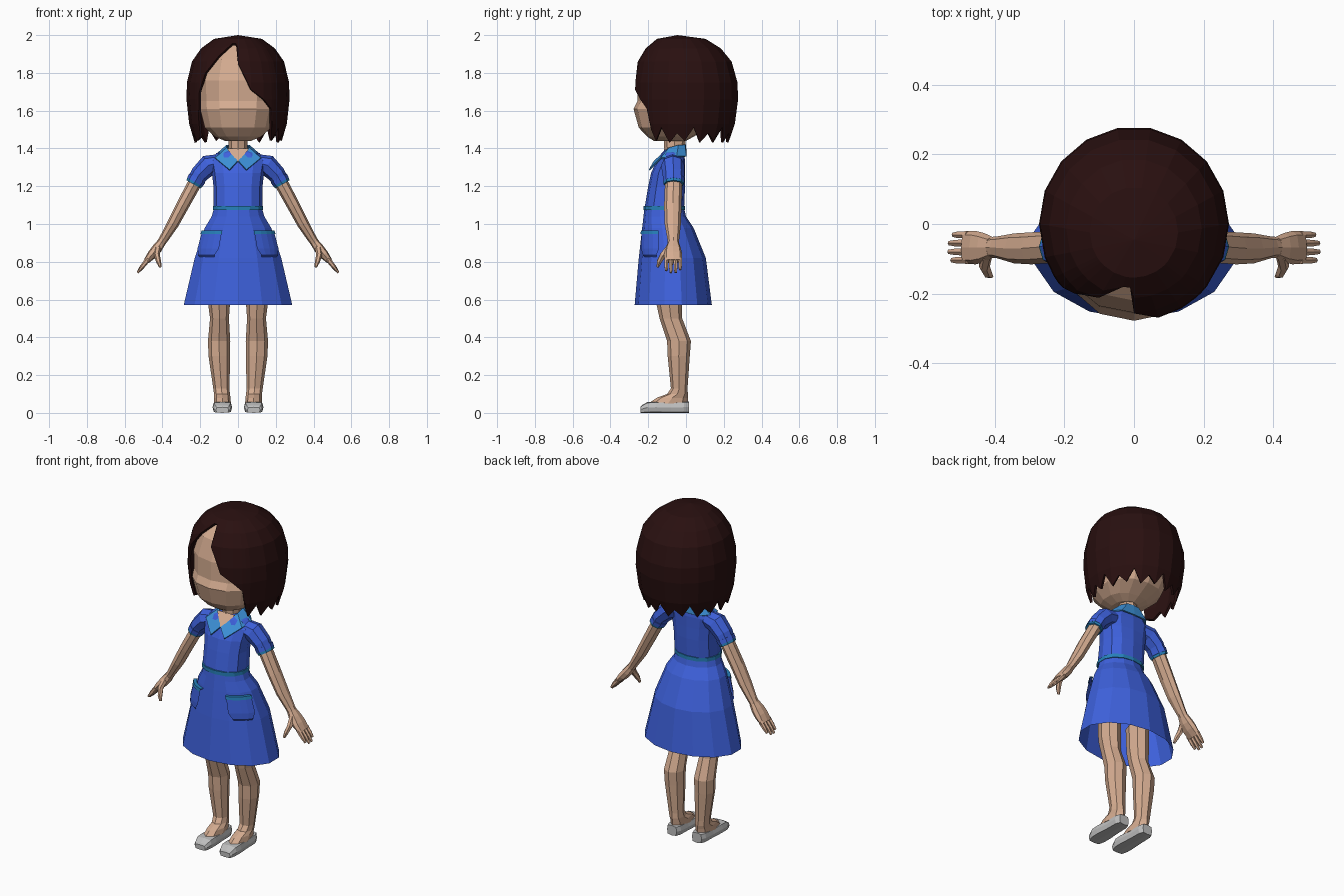
import bpy, bmesh, math
from mathutils import Vector as V

if "Cube" in bpy.data.objects:
    bpy.data.objects.remove(bpy.data.objects["Cube"])


def material(name, rgb):
    m = bpy.data.materials.new(name)
    m.diffuse_color = (*rgb, 1)
    m.use_nodes = True
    m.node_tree.nodes["Principled BSDF"].inputs["Base Color"].default_value = m.diffuse_color
    return m


SKIN = material("skin", (0.66, 0.41, 0.28))
DRESS = material("dress blue", (0.048, 0.12, 0.72))
COLLAR = material("collar light blue", (0.045, 0.28, 0.68))
TRIM = material("trim teal", (0.02, 0.22, 0.5))
HAIR = material("hair dark brown", (0.022, 0.005, 0.005))
SHOE = material("shoe grey", (0.52, 0.52, 0.52))


def finish(name, bm, mat, mirror=False, thick=0):
    bmesh.ops.remove_doubles(bm, verts=bm.verts, dist=1e-5)
    bmesh.ops.recalc_face_normals(bm, faces=bm.faces)
    me = bpy.data.meshes.new(name)
    bm.to_mesh(me)
    bm.free()
    me.materials.append(mat)
    ob = bpy.data.objects.new(name, me)
    bpy.context.collection.objects.link(ob)
    if thick:
        s = ob.modifiers.new("thickness", "SOLIDIFY")
        s.thickness, s.offset = thick, -1
    if mirror:
        ob.modifiers.new("mirror", "MIRROR")
    return ob


def grid(name, rows, mat, closed=False, cap=False, **kw):
    """Skin rows of points with quads; optionally close them round and cap."""
    bm = bmesh.new()
    vs = [[bm.verts.new(p) for p in r] for r in rows]
    n = len(rows[0])
    for a, b in zip(vs, vs[1:]):
        for i in range(n if closed else n - 1):
            j = (i + 1) % n
            bm.faces.new((a[i], a[j], b[j], b[i]))
    if cap:
        bm.faces.new(vs[0])
        bm.faces.new(vs[-1])
    return finish(name, bm, mat, **kw)


def power(x, e):
    return math.copysign(abs(x) ** e, x)


def loft(name, rings, mat, n=8, e=1, cap=True, turn=0, **kw):
    """rings: (centre, half axis u, half axis v)"""
    rows = []
    for c, u, v in rings:
        angles = [2 * math.pi * (i + turn) / n for i in range(n)]
        rows.append([c + u * power(math.cos(a), e) + v * power(math.sin(a), e) for a in angles])
    return grid(name, rows, mat, closed=True, cap=cap, **kw)


def level(z, hx, front, back, x=0):
    """Horizontal ring, first vertex at the front."""
    return V((x, (front + back) / 2, z)), V((0, (front - back) / 2, 0)), V((hx, 0, 0))


def tube(name, pts, radii, mat, **kw):
    """Tube along a path; radii are (across, along y)."""
    pts = [V(p) for p in pts]
    rings = []
    for i, (p, (a, b)) in enumerate(zip(pts, radii)):
        t = (pts[min(i + 1, len(pts) - 1)] - pts[max(i - 1, 0)]).normalized()
        v = (V((0, 1, 0)) - t * t.y).normalized()
        rings.append((p, t.cross(v) * a, v * b))
    return loft(name, rings, mat, **kw)


def lerp_table(table, x):
    """Interpolate rows sorted by their first value."""
    for a, b in zip(table, table[1:]):
        if a[0] <= x <= b[0]:
            f = (x - a[0]) / (b[0] - a[0])
            return [p + (q - p) * f for p, q in zip(a, b)]
    return table[0] if x < table[0][0] else table[-1]


# Head and neck
loft("head", [level(*r) for r in (
    (1.44, .07, -.17, 0), (1.462, .125, -.205, .04), (1.51, .18, -.25, .12),
    (1.61, .205, -.278, .18), (1.65, .207, -.258, .19), (1.76, .212, -.255, .2),
    (1.87, .18, -.22, .18), (1.95, .1, -.14, .1))], SKIN, n=14, e=.88)
loft("neck", [level(1.3, .055, -.13, -.01), level(1.4, .05, -.115, -.005),
              level(1.48, .05, -.12, 0)], SKIN)

# Hair: shell round the head whose lower edge follows the parting and fringe
PROFILE = [(0, 2.0), (.13, 1.98), (.2, 1.93), (.25, 1.86), (.277, 1.75),
           (.28, 1.66), (.265, 1.53), (.235, 1.43)]
BY_HEIGHT = [(z, k) for k, (r, z) in enumerate(PROFILE)][::-1]
BY_INDEX = [(k, r, z) for k, (r, z) in enumerate(PROFILE)]
columns = [(-57, 1.46), (-53, 1.56), (-49, 1.7), (-42, 1.8), (-27, 1.89), (-11, 1.955),
           (-4, 1.955), (0, 1.85), (15, 1.71), (30, 1.66), (41, 1.61), (45, 1.5), (50, 1.44)]
columns += [(60 + 10 * i, (1.51, 1.43, 1.48, 1.44)[i % 4]) for i in range(24)]
hair_rows = [[] for _ in PROFILE]
for deg, low in columns:
    a = math.radians(deg)
    stop = lerp_table(BY_HEIGHT, low)[1]
    flat = .985 if deg > 55 and deg % 20 == 0 else 1
    for k, row in enumerate(hair_rows):
        _, r, z = lerp_table(BY_INDEX, min(k, stop))
        cy = -.045 * (1 - r / .28)
        row.append(V((.975 * r * flat * math.sin(a), cy - r * flat * math.cos(a), z)))
grid("hair", hair_rows, HAIR, closed=True, thick=.014)

# Dress body, belt and open skirt
loft("bodice", [level(*r) for r in (
    (1.08, .13, -.22, -.01), (1.2, .13, -.2, -.005), (1.27, .138, -.185, -.005),
    (1.335, .15, -.155, -.005), (1.375, .115, -.13, -.01), (1.395, .06, -.11, -.02))],
     DRESS, n=12, e=.85)
loft("belt", [level(z, .135, -.226, -.005) for z in (1.074, 1.096)], TRIM, n=14, e=.9)
SKIRT = [(.57, .295, -.272, .137), (.82, .235, -.25, .105), (.98, .18, -.232, .04),
         (1.04, .143, -.225, .0), (1.085, .13, -.22, -.01)]
loft("skirt", [level(*r) for r in SKIRT], DRESS, n=14, cap=False)


def on_skirt(deg, z, off):
    c, u, v = level(*lerp_table(SKIRT, z))
    a = math.radians(deg)
    out = V((math.sin(a), -math.cos(a), 0))
    p = c + u * math.cos(a) + v * math.sin(a) + out * off
    p.z = z
    return p


# Pockets with trimmed openings
grid("pocket", [[on_skirt(a + (47 - a) * pinch, z, off) for a in (25, 36, 47, 58, 70)]
                for z, off, pinch in ((.96, .0, 0), (.96, .016, 0), (.87, .012, .05),
                                      (.835, .006, .3), (.825, -.003, .35))],
     DRESS, mirror=True)
grid("pocket_trim", [[on_skirt(a, z, off) for a in (24, 36, 47, 58, 71)]
                     for z, off in ((.948, .019), (.966, .019), (.966, 0))],
     TRIM, mirror=True)

# Collar folded round the neck, with skin showing in the V
inner = [(0, 0, 1.42), (.04, -.005, 1.42), (.062, -.04, 1.418), (.06, -.09, 1.405), (.002, -.17, 1.335)]
outer = [(0, .004, 1.36), (.085, .002, 1.36), (.128, -.05, 1.36), (.12, -.135, 1.35), (.045, -.197, 1.288)]
grid("collar", [inner, outer], COLLAR, mirror=True, thick=.008)
grid("neckline", [[(0, -.168, 1.33), (0, -.168, 1.33)],
                  [(-.06, -.112, 1.4), (.06, -.112, 1.4)]], SKIN)

# Sleeves with cuffs
tube("sleeve", [(.1, -.072, 1.325), (.155, -.07, 1.312), (.205, -.066, 1.262), (.23, -.065, 1.218)],
     [(.045, .055), (.056, .062), (.048, .058), (.042, .052)], DRESS, mirror=True)
tube("cuff", [(.216, -.065, 1.243), (.228, -.065, 1.222)],
     [(.049, .058), (.047, .057)], DRESS, mirror=True)
tube("cuff_trim", [(.227, -.065, 1.224), (.235, -.065, 1.21)],
     [(.046, .056), (.044, .054)], TRIM, mirror=True)

# Arms, palms, fingers and thumbs
tube("arm", [(.21, -.065, 1.25), (.238, -.066, 1.2), (.295, -.07, 1.095), (.345, -.07, 1.0),
             (.395, -.067, .918), (.412, -.067, .893)],
     [(.035, .045), (.036, .046), (.034, .046), (.031, .043), (.024, .031), (.023, .03)],
     SKIN, mirror=True)
tube("palm", [(.407, -.067, .9), (.43, -.068, .868), (.455, -.068, .838), (.485, -.067, .803)],
     [(.023, .03), (.027, .042), (.025, .048), (.016, .047)], SKIN, mirror=True, e=.8)
for i, (y, length) in enumerate([(-.104, .85), (-.08, 1), (-.055, .98), (-.031, .78)]):
    base, tip = V((.475, y, .815)), V((.532, y, .742))
    tube(f"finger_{i + 1}", [base, base.lerp(tip, .6 * length), base.lerp(tip, length)],
         [(.014, .012), (.012, .011), (.006, .007)], SKIN, n=6, mirror=True)
tube("thumb", [(.425, -.09, .875), (.43, -.122, .835), (.42, -.142, .8), (.411, -.15, .772)],
     [(.018, .018), (.016, .018), (.013, .014), (.007, .007)], SKIN, n=6, mirror=True)

# Legs running down into the feet
loft("leg", [level(*r) for r in (
    (.72, .06, -.16, -.02, .1), (.57, .057, -.155, -.02, .1), (.5, .05, -.14, -.02, .098),
    (.38, .059, -.1, .026, .1), (.3, .057, -.097, .02, .099), (.13, .043, -.08, .008, .088),
    (.1, .042, -.1, .01, .085), (.08, .044, -.155, .01, .083), (.05, .045, -.2, .01, .083))],
     SKIN, mirror=True)


def shoe_ring(y, hx, top):
    return V((.083, y, top / 2)), V((hx, 0, 0)), V((0, 0, top / 2))


# Shoes
loft("shoe", [shoe_ring(*r) for r in (
    (.016, .032, .06), (-.01, .044, .06), (-.08, .046, .056), (-.16, .052, .06),
    (-.205, .051, .057), (-.235, .042, .04), (-.242, .034, .03))],
     SHOE, e=.45, mirror=True)
